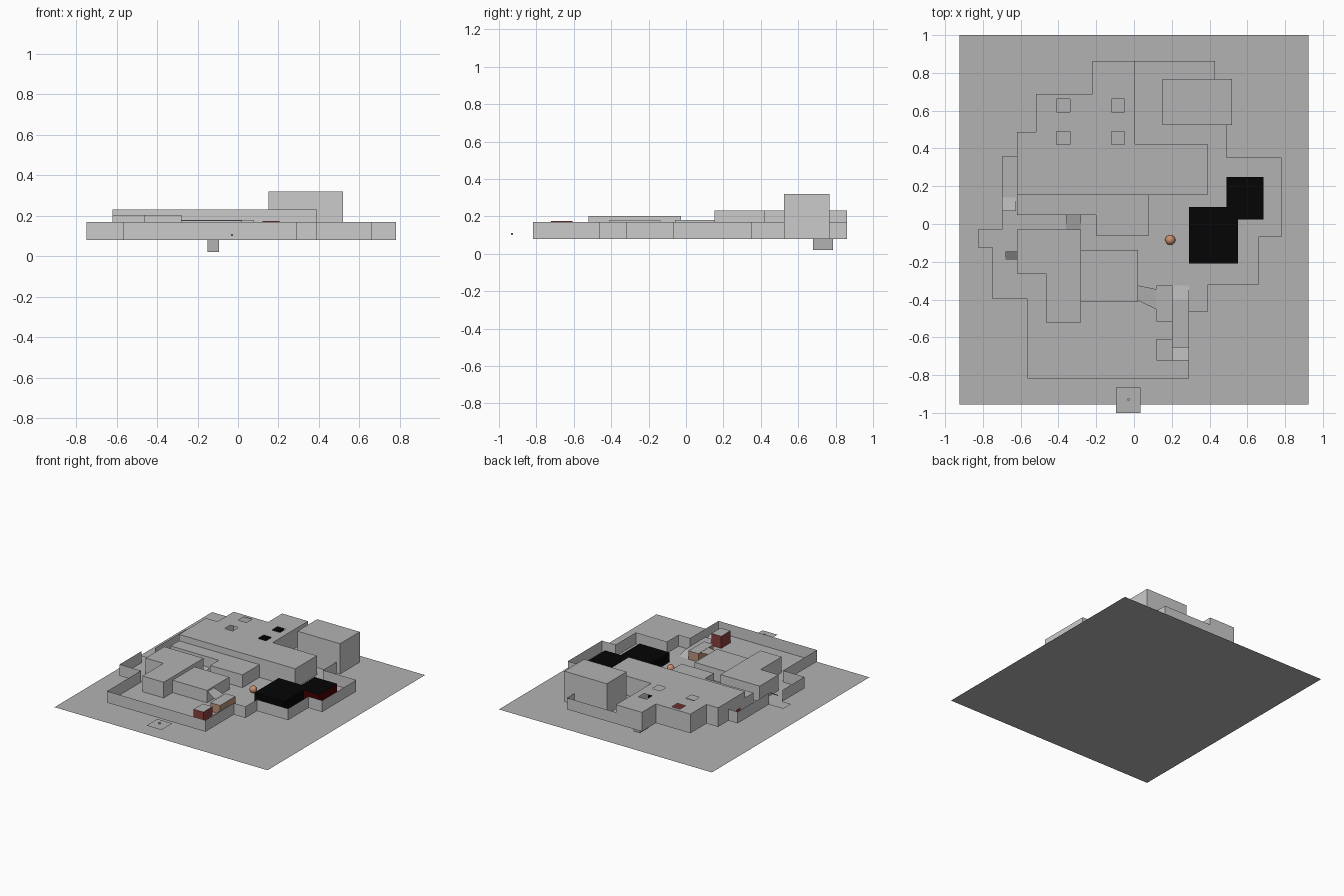
import bpy, bmesh

if "Cube" in bpy.data.objects:
    bpy.data.objects.remove(bpy.data.objects["Cube"])

FLOOR, WALL = 0.08, 0.17


def material(name, rgb):
    m = bpy.data.materials.new(name)
    m.diffuse_color = (*rgb, 1)
    m.use_nodes = True
    m.node_tree.nodes["Principled BSDF"].inputs["Base Color"].default_value = m.diffuse_color
    return m


RED = material("red", (0.25, 0.05, 0.045))
DARK_RED = material("dark_red", (0.06, 0.0, 0.0))
TAN = material("tan", (0.5, 0.29, 0.18))
ORANGE = material("orange", (0.6, 0.27, 0.16))
BLACK = material("black", (0.0015, 0.0015, 0.0015))
GREY = material("wall_grey", (0.8, 0.8, 0.8))
DARK = material("floor_grey", (0.45, 0.45, 0.45))


def finish(name, bm, mats=()):
    me = bpy.data.meshes.new(name)
    bm.to_mesh(me)
    bm.free()
    for m in mats:
        me.materials.append(m)
    ob = bpy.data.objects.new(name, me)
    bpy.context.collection.objects.link(ob)
    return ob


def rect(x0, x1, y0, y1):
    return [(x0, y0), (x1, y0), (x1, y1), (x0, y1)]


def sheet(name, pts, mat=DARK):
    bm = bmesh.new()
    bm.faces.new([bm.verts.new(p) for p in pts])
    return finish(name, bm, [mat])


def flat(name, outline, z):
    return sheet(name, [(x, y, z) for x, y in outline])


def side_strip(bm, outline, z0, z1, closed=True):
    """Thin vertical walls along an outline; returns the top vertices."""
    low = [bm.verts.new((x, y, z0)) for x, y in outline]
    top = [bm.verts.new((x, y, z1)) for x, y in outline]
    n = len(outline)
    for i in range(n if closed else n - 1):
        j = (i + 1) % n
        bm.faces.new((low[i], low[j], top[j], top[i]))
    return top


def building(name, outline, z1, z0=FLOOR, holes=(), sides=GREY, cap=DARK):
    """Hollow block with a roof, optional roof holes and side/roof colours."""
    bm = bmesh.new()
    top = side_strip(bm, outline, z0, z1)
    if holes:
        edges = [bm.edges.get((top[i - 1], top[i])) for i in range(len(top))]
        for h in holes:
            v = [bm.verts.new((x, y, z1)) for x, y in h]
            edges += [bm.edges.new((v[i - 1], v[i])) for i in range(len(v))]
        roof = bmesh.ops.triangle_fill(bm, edges=edges, use_beauty=True, normal=(0, 0, 1))
        for f in roof["geom"]:
            if isinstance(f, bmesh.types.BMFace):
                f.material_index = 1
    else:
        bm.faces.new(top).material_index = 1
    return finish(name, bm, (sides, cap))


# ground and entrance pads
flat("ground", rect(-0.925, 0.925, -0.955, 1.0), 0)
flat("outer_pad", rect(-0.095, 0.035, -1.0, -0.865), 0.095)
building("pad_marker", rect(-0.035, -0.025, -0.935, -0.925), 0.11, 0.1, sides=DARK)

# boundary walls, left open at the side entrance
perimeter = [(-0.75, -0.125), (-0.75, -0.397), (-0.565, -0.397), (-0.565, -0.818),
             (0.29, -0.818), (0.29, -0.465), (0.39, -0.465), (0.39, -0.322),
             (0.66, -0.322), (0.66, -0.07), (0.78, -0.07), (0.78, 0.353),
             (0.49, 0.353), (0.49, 0.65), (0.43, 0.65), (0.43, 0.862),
             (-0.22, 0.862), (-0.22, 0.688), (-0.52, 0.688), (-0.52, 0.488),
             (-0.62, 0.488), (-0.62, 0.358), (-0.70, 0.358), (-0.70, -0.028)]
bm = bmesh.new()
side_strip(bm, perimeter, FLOOR, WALL, closed=False)
finish("boundary_wall", bm, [GREY])
flat("floor", perimeter + [(-0.825, -0.028), (-0.825, -0.125)], FLOOR)

# main hall with four skylights
hall = [(-0.62, 0.153), (0.39, 0.153), (0.39, 0.423), (0.005, 0.423), (0.005, 0.862),
        (-0.22, 0.862), (-0.22, 0.688), (-0.52, 0.688), (-0.52, 0.488), (-0.62, 0.488)]
skylights = [rect(x, x + 0.07, y, y + 0.07) for x in (-0.41, -0.12) for y in (0.42, 0.592)]
building("main_hall", hall, 0.23, holes=skylights)
building("hall_red_crate", rect(-0.31, -0.17, 0.32, 0.415), 0.14, sides=RED)
building("hall_dark_crate", rect(-0.215, -0.15, 0.68, 0.785), 0.16, sides=BLACK, cap=BLACK)
building("hall_dark_partition", rect(-0.25, -0.08, 0.565, 0.588), 0.22, sides=BLACK, cap=BLACK)
sheet("hall_red_door", [(-0.622, 0.21, 0.08), (-0.622, 0.27, 0.08),
                        (-0.622, 0.27, 0.13), (-0.622, 0.21, 0.13)], RED)

# tower, lower wings and sunken pit
building("tower", rect(0.15, 0.52, 0.523, 0.768), 0.32)
building("middle_wing", [(-0.62, 0.048), (-0.2, 0.048), (-0.2, -0.06), (0.08, -0.06),
                         (0.08, 0.153), (-0.62, 0.153)], 0.18)
building("left_house", [(-0.62, -0.262), (-0.465, -0.262), (-0.465, -0.522),
                        (-0.28, -0.522), (-0.28, -0.028), (-0.62, -0.028)], 0.203)
building("centre_house", rect(-0.28, 0.02, -0.412, -0.137), 0.177)
building("sunken_pit", rect(-0.15, -0.095, 0.68, 0.785), 0.02, sides=DARK)

# dark containers
building("large_container", rect(0.29, 0.55, -0.21, 0.09), 0.155, sides=BLACK, cap=BLACK)
building("small_container", rect(0.49, 0.685, 0.025, 0.25), 0.155, sides=DARK_RED, cap=BLACK)

# crates by the front walkway
building("tan_crate", rect(0.12, 0.205, -0.515, -0.325), 0.147, sides=TAN)
building("red_crate", rect(0.12, 0.205, -0.722, -0.608), 0.175, sides=RED)
sheet("awning", [(0.02, -0.325, 0.165), (0.02, -0.405, 0.165),
                 (0.118, -0.452, 0.147), (0.118, -0.345, 0.147)])

# raised walkway with a ramp at each end
flat("walkway", rect(0.205, 0.29, -0.655, -0.40), 0.105)


def ramp(name, x0, x1, y0, y1, z0, z1):
    sheet(name, [(x0, y0, z0), (x1, y0, z0), (x1, y1, z1), (x0, y1, z1)])


# ramps linking the floor levels
ramp("front_ramp", 0.205, 0.29, -0.722, -0.655, 0.105, FLOOR)
ramp("rear_ramp", 0.205, 0.29, -0.40, -0.325, 0.105, FLOOR)
ramp("left_ramp", -0.70, -0.625, 0.07, 0.14, 0.11, FLOOR)
ramp("entrance_ramp", -0.68, -0.62, -0.19, -0.145, FLOOR, 0.11)
ramp("house_ramp", -0.36, -0.28, -0.028, 0.048, FLOOR, 0.1)

# ball resting on the floor
bpy.ops.mesh.primitive_uv_sphere_add(segments=24, ring_count=12, radius=0.027,
                                     location=(0.192, -0.084, FLOOR + 0.027))
ball = bpy.context.object
ball.name = "ball"
ball.data.materials.append(ORANGE)
bpy.ops.object.shade_smooth()
